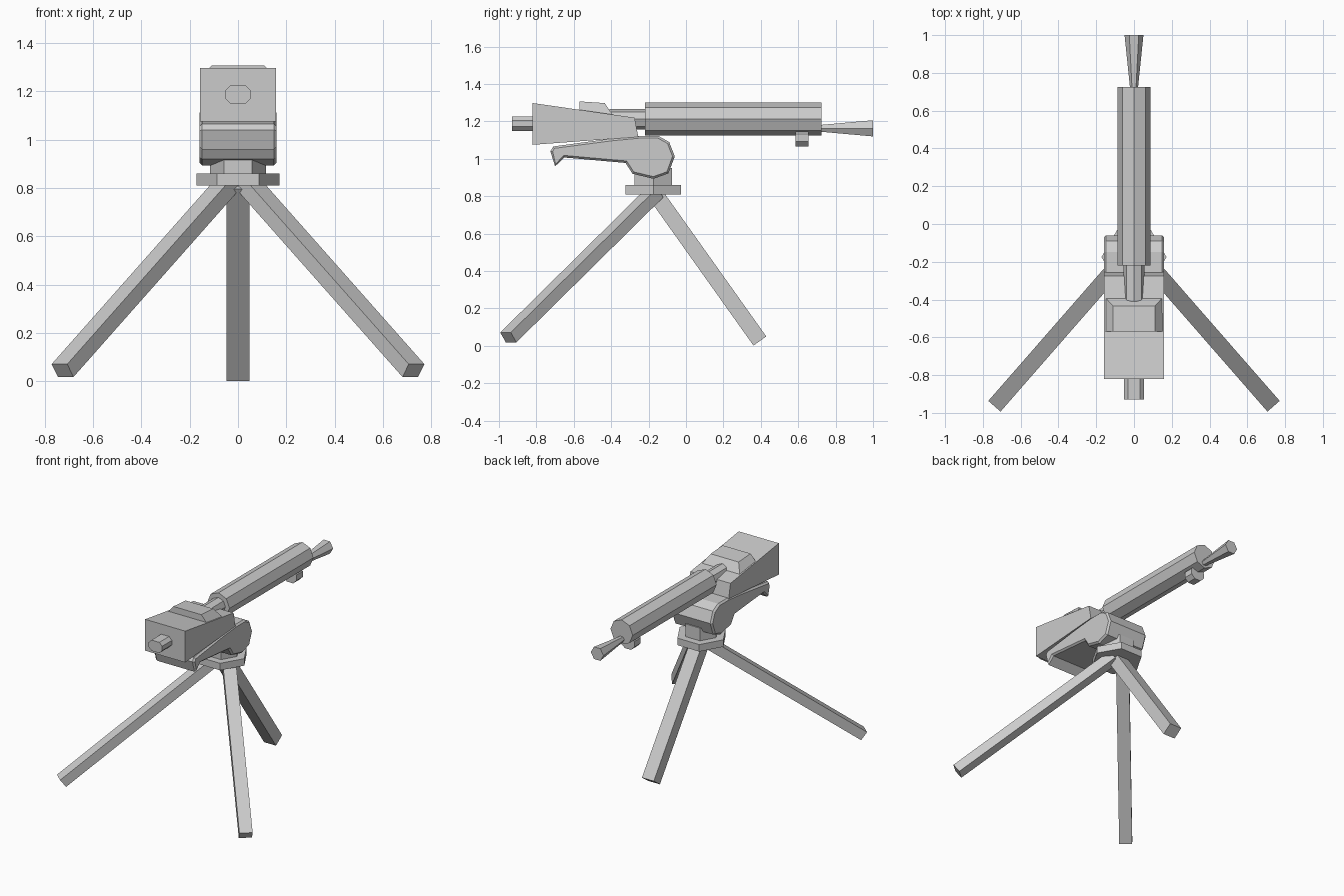
import bpy, bmesh
from math import pi, cos, sin
from mathutils import Vector

if "Cube" in bpy.data.objects:
    bpy.data.objects.remove(bpy.data.objects["Cube"])


def finish(bm, name):
    bmesh.ops.recalc_face_normals(bm, faces=bm.faces)
    mesh = bpy.data.meshes.new(name)
    bm.to_mesh(mesh)
    bm.free()
    obj = bpy.data.objects.new(name, mesh)
    bpy.context.collection.objects.link(obj)
    return obj


def loft(name, ring_a, ring_b, inset=0):
    """Solid between two matching rings, with optional chamfered caps."""
    bm = bmesh.new()
    a = [bm.verts.new(p) for p in ring_a]
    b = [bm.verts.new(p) for p in ring_b]
    n = len(a)
    caps = [bm.faces.new(a[::-1]), bm.faces.new(b)]
    for i in range(n):
        bm.faces.new((a[i], a[(i + 1) % n], b[(i + 1) % n], b[i]))
    bmesh.ops.recalc_face_normals(bm, faces=bm.faces)
    if inset:
        bmesh.ops.inset_individual(bm, faces=caps, thickness=inset, depth=inset)
    return finish(bm, name)


def ring(n, r):
    return [(r * cos(2 * pi * i / n), r * sin(2 * pi * i / n)) for i in range(n)]


def tube_y(name, n, r0, r1, y0, y1, z):
    return loft(name, [(x, y0, z + h) for x, h in ring(n, r0)],
                [(x, y1, z + h) for x, h in ring(n, r1)])


def hex_z(name, r, z0, z1):
    return loft(name, [(x, y - .175, z0) for x, y in ring(6, r)],
                [(x, y - .175, z1) for x, y in ring(6, r)])


def side_profile(name, pts, half, inset=0):
    return loft(name, [(-half, y, z) for y, z in pts],
                [(half, y, z) for y, z in pts], inset)


def chamfer_block(name, hx, z0, z1, c, y0, y1):
    pts = [(hx, z0 + c), (hx, z1 - c), (hx - c, z1), (c - hx, z1),
           (-hx, z1 - c), (-hx, z0 + c), (c - hx, z0), (hx - c, z0)]
    return loft(name, [(x, y0, z) for x, z in pts], [(x, y1, z) for x, z in pts])


def leg(name, start, end, half_w, half_t):
    a, b = Vector(start), Vector(end)
    d = (b - a).normalized()
    side = d.cross(Vector((0, 0, 1))).normalized()
    up = side.cross(d)
    offs = [side * half_w * i + up * half_t * j
            for i, j in ((1, 1), (-1, 1), (-1, -1), (1, -1))]
    return loft(name, [a + o for o in offs], [b + o for o in offs])


# Barrel assembly
tube_y("barrel_jacket", 8, .0875, .0875, -.22, .725, 1.2125)
tube_y("inner_barrel", 8, .055, .055, -.41, -.2, 1.2125)
tube_y("muzzle_flare", 6, .02, .05, .71, 1.0, 1.163)
chamfer_block("barrel_lug", .052, 1.066, 1.16, .027, .585, .655)

# Receiver with rear stub and raised top cover
side_profile("receiver", [(-.82, 1.298), (-.82, 1.075), (-.255, 1.117), (-.275, 1.22)], .158)
chamfer_block("rear_stub", .053, 1.15, 1.226, .022, -.93, -.8)
loft("top_cover",
     [(-.156, -.57, 1.255), (.156, -.57, 1.255), (.156, -.385, 1.225), (-.156, -.385, 1.225)],
     [(-.11, -.57, 1.307), (.11, -.57, 1.307), (.11, -.435, 1.298), (-.11, -.435, 1.298)])

# Cradle under the receiver, chamfered along both sides
side_profile("cradle", [
    (-.71, 1.066), (-.725, 1.04), (-.70, .96), (-.65, 1.007), (-.323, .978),
    (-.286, .92), (-.174, .893), (-.094, .922), (-.06, 1.013), (-.09, 1.09),
    (-.147, 1.122), (-.254, 1.122), (-.40, 1.108)], .148, .012)

# Swivel mount
hex_z("mount_neck", .115, .85, .95)
hex_z("mount_plate", .172, .81, .86)

# Tripod legs
leg("front_support_leg", (0, -.17, .82), (0, .395, .026), .047, .042)
for s, label in ((-1, "left"), (1, "right")):
    leg(label + "_leg", (s * .04, -.165, .82), (s * .726, -.95, .045), .043, .033)
